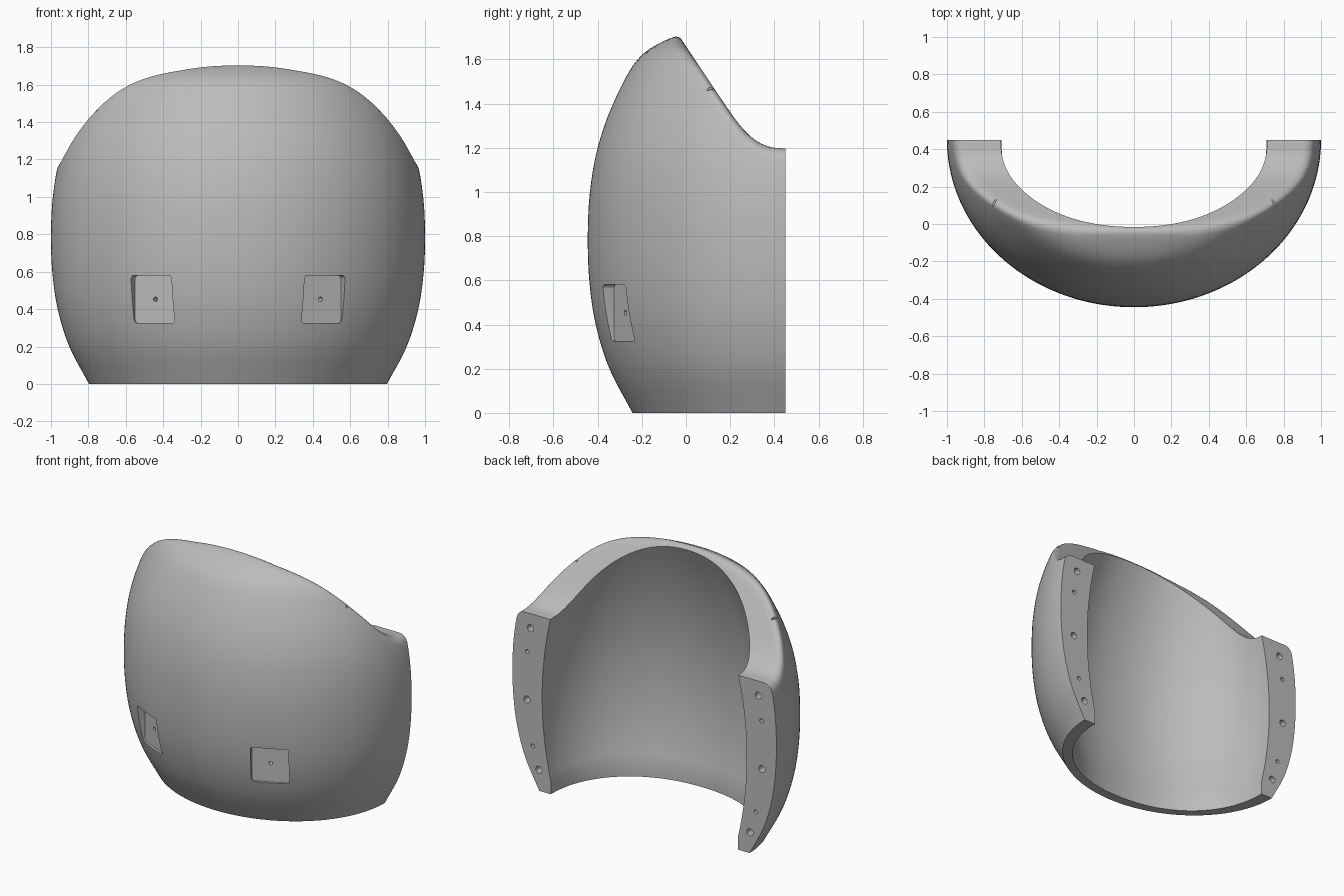
import bpy, bmesh, math
from mathutils import Vector, Matrix

cube = bpy.data.objects.get("Cube")
if cube:
    bpy.data.objects.remove(cube, do_unlink=True)

BACK = 0.45        # plane of the two flat end faces
COLUMNS = 112      # steps around the half ring
FILLET = 0.055

grey = bpy.data.materials.new("light grey")
grey.use_nodes = True
grey.diffuse_color = (0.5, 0.5, 0.5, 1)
grey.node_tree.nodes["Principled BSDF"].inputs["Base Color"].default_value = (0.5, 0.5, 0.5, 1)

# Outer wall: inset from the widest outline, against height
OUTER = [(.203, 0), (.098, .2), (.036, .4), (.007, .6), (0, .8), (.01, 1), (.045, 1.2),
         (.115, 1.4), (.225, 1.6), (.36, 1.69), (.46, 1.712), (.6, 1.717)]
# Sloping top cut: y against height
CUT = [(-.6, 2.56), (-.06, 1.75), (-.02, 1.69), (.1, 1.51), (.2, 1.36), (.26, 1.28),
       (.32, 1.228), (.38, 1.202), (.46, 1.195)]


def spline(points, s):
    """Point on a smooth curve through the given points."""
    i = min(int(s), len(points) - 2)
    f = s - i
    a, b = Vector(points[i]), Vector(points[i + 1])
    before = Vector(points[i - 1]) if i else a * 2 - b
    after = Vector(points[i + 2]) if i + 2 < len(points) else b * 2 - a
    return (a * 2 + (b - before) * f + (before * 2 - a * 5 + b * 4 - after) * f * f
            + (a * 3 - before - b * 3 + after) * f ** 3) / 2


def cut_height(y):
    for (y0, z0), (y1, z1) in zip(CUT, CUT[1:]):
        if y <= y1:
            return z0 + (z1 - z0) * (y - y0) / (y1 - y0)
    return CUT[-1][1]


def ring_point(t, rx, ry, z, power):
    c, s = math.cos(t), max(math.sin(t), 0)
    x = math.copysign(abs(c) ** (2 / power), c) * rx
    return Vector((x, BACK - s ** (2 / power) * ry, z))


def outer(t, s):
    inset, z = spline(OUTER, s)
    return ring_point(t, 1 - inset, .895 - inset, z, 2)


def inner(t, z):
    inset = .21 * (max(z, .09) - .65) ** 2
    return ring_point(t, .775 - inset, .69 - inset, z, 2.15)


def meet_cut(surface, t, low, high):
    """Parameter at which a wall reaches the sloping cut."""
    for _ in range(40):
        mid = (low + high) / 2
        p = surface(t, mid)
        if p.z < cut_height(p.y):
            low = mid
        else:
            high = mid
    return low


def section(t):
    """Closed wall section: outer wall, rounded rim, inner wall."""
    s_edge = meet_cut(outer, t, 0, len(OUTER) - 1.001)
    z_edge = meet_cut(inner, t, .2, 1.8)
    edge, lip = outer(t, s_edge), inner(t, z_edge)
    radius = min(FILLET, (lip - edge).length * .8)
    s = s_edge
    while (outer(t, s) - edge).length < radius:
        s -= .01
    start, end = outer(t, s), edge + (lip - edge).normalized() * radius
    loop = [outer(t, s * k / 32) for k in range(32)]
    for k in range(8):
        f = k / 7
        loop.append(start * (1 - f) ** 2 + edge * 2 * f * (1 - f) + end * f * f)
    for k in range(1, 4):
        p = end.lerp(lip, k / 4)
        p.z = p.z * .5 + cut_height(p.y) * .5
        loop.append(p)
    loop += [inner(t, z_edge + (.09 - z_edge) * k / 24) for k in range(25)]
    loop.append(inner(t, 0))
    return loop


# Curved shell
bm = bmesh.new()
rings = [[bm.verts.new(p) for p in section(math.pi * i / COLUMNS)] for i in range(COLUMNS + 1)]
for a, b in zip(rings, rings[1:]):
    for k in range(len(a)):
        n = (k + 1) % len(a)
        bm.faces.new((a[k], b[k], b[n], a[n]))
bm.faces.new(rings[0])
bm.faces.new(rings[-1][::-1])
bmesh.ops.recalc_face_normals(bm, faces=bm.faces)
mesh = bpy.data.meshes.new("curved_shell")
bm.to_mesh(mesh)
bm.free()
mesh.materials.append(grey)
shell = bpy.data.objects.new("curved_shell", mesh)
bpy.context.collection.objects.link(shell)
bpy.context.view_layer.objects.active = shell
shell.select_set(True)


def carve(bm, matrix):
    """Subtract a cutter shape from the shell."""
    bm.transform(matrix)
    bmesh.ops.recalc_face_normals(bm, faces=bm.faces)
    me = bpy.data.meshes.new("cutter")
    bm.to_mesh(me)
    bm.free()
    me.materials.append(grey)
    cutter = bpy.data.objects.new("cutter", me)
    cutter.hide_render = True
    bpy.context.collection.objects.link(cutter)
    mod = shell.modifiers.new("carve", 'BOOLEAN')
    mod.operation = 'DIFFERENCE'
    mod.solver = 'EXACT'
    mod.object = cutter
    bpy.ops.object.modifier_apply(modifier=mod.name)
    bpy.data.objects.remove(cutter, do_unlink=True)


def box(size, rounding=0):
    bm = bmesh.new()
    bmesh.ops.create_cube(bm, size=1, matrix=Matrix.Diagonal((*size, 1)))
    if rounding:
        along = [e for e in bm.edges if abs((e.verts[0].co - e.verts[1].co).y) > .01]
        bmesh.ops.bevel(bm, geom=along, offset=rounding, segments=4, profile=.5, affect='EDGES')
    return bm


def rod(radius, depth):
    """Cylinder lying along y."""
    bm = bmesh.new()
    bmesh.ops.create_cone(bm, cap_ends=True, segments=20, radius1=radius, radius2=radius,
                          depth=depth, matrix=Matrix.Rotation(math.pi / 2, 4, 'X'))
    return bm


BOLTS = [(.863, 1.096, .024), (.887, .93, .014), (.89, .6, .024), (.845, .295, .014), (.8, .143, .024)]
for side in (1, -1):
    # Square recess with a small hole in its floor
    turn = Matrix.Rotation(math.radians(25) * side, 4, 'Z')
    place = Matrix.Translation((.45 * side, -.27, .453)) @ turn
    carve(box((.24, .2, .255), .018), place @ Matrix.Translation((-.01 * side, -.1, 0)))
    carve(rod(.012, .1), place @ Matrix.Translation((-.01 * side, 0, 0)))
    # Fine notch across the rim
    notch = Matrix.Rotation(math.radians(27) * side, 4, 'Z')
    carve(box((.01, .06, .04)), Matrix.Translation((.75 * side, .11, 1.48)) @ notch)
    # Bolt and pin holes in the end face
    for x, z, radius in BOLTS:
        carve(rod(radius, .16), Matrix.Translation((x * side, BACK, z)))

bpy.ops.object.shade_smooth_by_angle(angle=math.radians(30))
